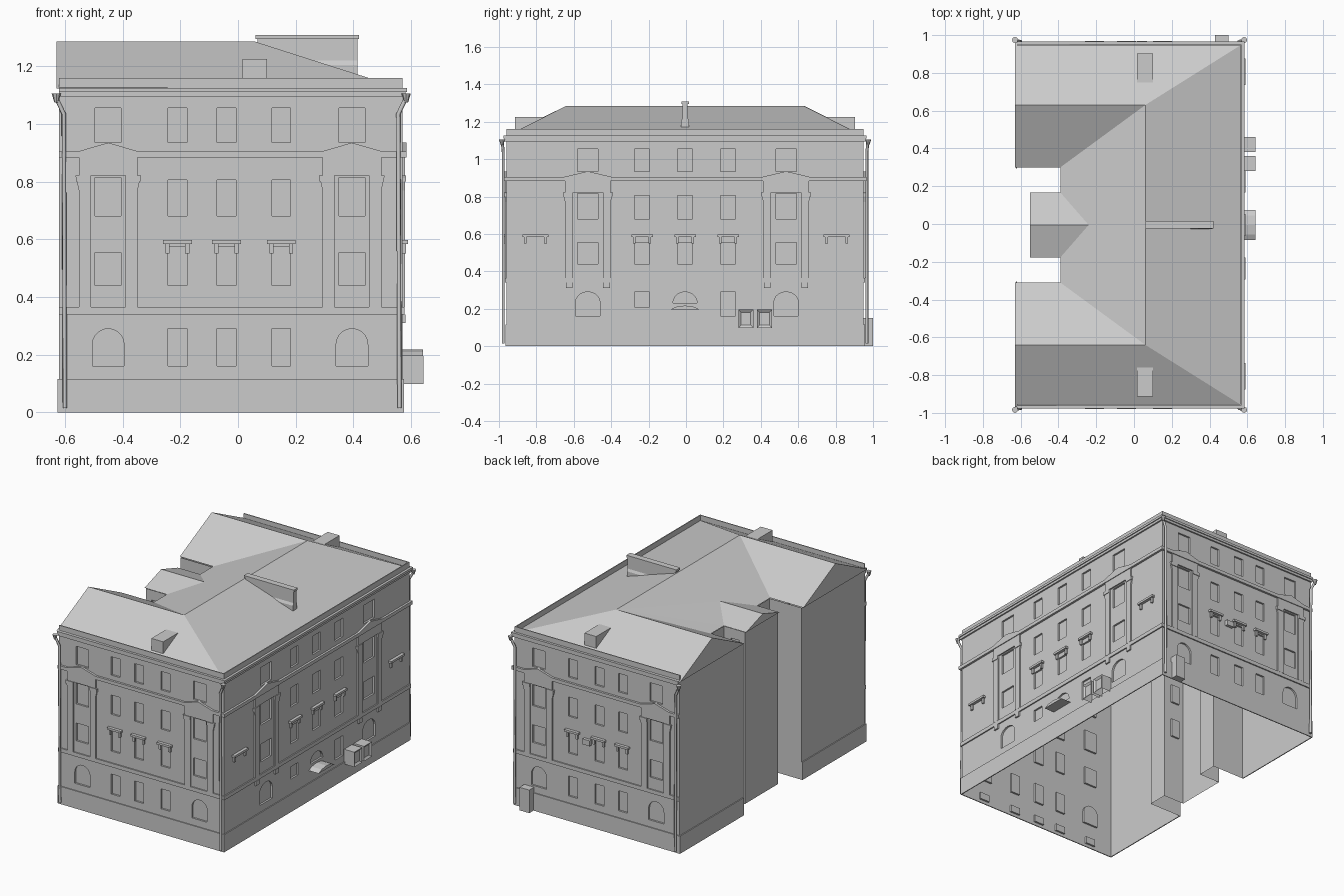
import bpy, bmesh, math
from mathutils import Vector

cube = bpy.data.objects.get("Cube")
if cube:
    bpy.data.objects.remove(cube, do_unlink=True)

CY = -0.005                       # symmetry line of the plan
EAST, WEST, HALF, EAVE, RIDGE = 0.57, -0.62, 0.955, 1.12, 1.285

stone = bpy.data.materials.new("plain grey")
stone.use_nodes = True
stone.diffuse_color = (0.6, 0.6, 0.6, 1)
stone.node_tree.nodes["Principled BSDF"].inputs["Base Color"].default_value = (0.6, 0.6, 0.6, 1)

# wall frames: origin, horizontal axis, outward direction
X, Y = Vector((1, 0, 0)), Vector((0, 1, 0))
FRAMES = {
    "south": (Vector((0, CY - HALF, 0)), X, -Y),
    "north": (Vector((0, CY + HALF, 0)), X, Y),
    "east": (Vector((EAST, CY, 0)), Y, X),
    "west": (Vector((WEST, CY, 0)), Y, -X),
    "court_north": (Vector((0, CY + 0.17, 0)), X, Y),
    "court_south": (Vector((0, CY - 0.17, 0)), X, -Y),
}


def make(name, bm, fix=True):
    if fix:
        bmesh.ops.recalc_face_normals(bm, faces=bm.faces)
    mesh = bpy.data.meshes.new(name)
    bm.to_mesh(mesh)
    bm.free()
    ob = bpy.data.objects.new(name, mesh)
    bpy.context.collection.objects.link(ob)
    mesh.materials.append(stone)
    return ob


def loft(bm, low, high):
    a = [bm.verts.new(p) for p in low]
    b = [bm.verts.new(p) for p in high]
    n = len(a)
    bm.faces.new(a[::-1])
    bm.faces.new(b)
    for i in range(n):
        bm.faces.new((a[i], a[(i + 1) % n], b[(i + 1) % n], b[i]))


def prism(bm, side, pts, d0, d1):
    o, u, n = FRAMES[side]
    rows = [[o + u * p + n * d + Vector((0, 0, z)) for p, z in pts] for d in (d0, d1)]
    loft(bm, *rows)


def rect(u, w, z0, z1):
    return [(u - w / 2, z0), (u + w / 2, z0), (u + w / 2, z1), (u - w / 2, z1)]


def arch(u, w, z0, spring, z1):
    arc = [(u + w / 2 * math.cos(t), spring + (z1 - spring) * math.sin(t))
           for t in [math.pi * i / 10 for i in range(11)]]
    return arc if z0 == spring else [(u - w / 2, z0), (u + w / 2, z0)] + arc


def box(bm, x0, x1, y0, y1, z0, z1):
    plan = [(x0, y0), (x1, y0), (x1, y1), (x0, y1)]
    loft(bm, [(x, y + CY, z0) for x, y in plan], [(x, y + CY, z1) for x, y in plan])


# facade layouts: outer bays, inner bays, window widths, extent
ENDS = dict(outer=(-0.45, 0.395), inner=(-0.21, -0.04, 0.15), ow=0.09, iw=0.065,
            arch_w=0.11, span=(WEST, EAST), pil=0.08)
STREET = dict(outer=(-0.52, 0.54), inner=(-0.23, 0, 0.23), ow=0.11, iw=0.08,
              arch_w=0.13, span=(-HALF, HALF), pil=0.1)
FACADES = {"south": ENDS, "north": ENDS, "east": STREET}

# walls with recessed windows, open underneath
plan = [(EAST, -HALF), (EAST, HALF), (WEST, HALF), (WEST, 0.3), (-0.39, 0.3), (-0.39, 0.17),
        (-0.54, 0.17)]
plan += [(x, -y) for x, y in plan[:1:-1]]
bm = bmesh.new()
loft(bm, [(x, y + CY, 0) for x, y in plan], [(x, y + CY, EAVE) for x, y in plan])
walls = make("walls", bm)

cut = bmesh.new()


def window(side, pts):
    prism(cut, side, pts, -0.012, 0.02)


for side, f in FACADES.items():
    for u in f["outer"]:
        window(side, rect(u, f["ow"], 0.935, 1.055))
        window(side, rect(u, f["ow"], 0.68, 0.815))
        window(side, rect(u, f["ow"], 0.44, 0.555))
        window(side, arch(u, f["arch_w"], 0.16, 0.235, 0.29))
    for u in f["inner"]:
        window(side, rect(u, f["iw"], 0.935, 1.055))
        window(side, rect(u, f["iw"], 0.68, 0.805))
        window(side, rect(u, f["iw"], 0.44, 0.555 if side == "east" else 0.575))
        if side != "east":
            window(side, rect(u, f["iw"], 0.16, 0.29))
    if side != "east":
        for u in f["outer"] + f["inner"]:
            window(side, rect(u, 0.07, 0.02, 0.065))
window("east", rect(-0.23, 0.08, 0.21, 0.29))
window("east", rect(0.23, 0.08, 0.16, 0.29))
window("east", arch(0, 0.13, 0.23, 0.23, 0.29))
for side in ("court_north", "court_south"):
    for z in (0.44, 0.68, 0.935):
        window(side, rect(-0.47, 0.06, z, z + 0.12))
cutter = make("window_cutter", cut)
cutter.hide_render = True
mod = walls.modifiers.new("windows", "BOOLEAN")
mod.operation, mod.solver, mod.object = "DIFFERENCE", "EXACT", cutter
bpy.context.view_layer.objects.active = walls
bpy.ops.object.modifier_apply(modifier=mod.name)
bpy.data.objects.remove(cutter, do_unlink=True)
bm = bmesh.new()
bm.from_mesh(walls.data)
ends = [f for f in bm.faces if all(v.co.z < 0.001 for v in f.verts)
        or all(v.co.z > EAVE - 0.001 for v in f.verts)]
bmesh.ops.delete(bm, geom=ends, context="FACES")
bm.to_mesh(walls.data)
bm.free()

# horizontal bands: plinth, lower course, cornice steps, parapet
def band(name, z0, z1, out, back=0.0):
    bm = bmesh.new()
    for side, f in FACADES.items():
        a, b = f["span"]
        lo, hi = (a - out, b + out) if side == "east" else (a, b)
        prism(bm, side, [(lo, z0), (hi, z0), (hi, z1), (lo, z1)], back, out)
    return make(name, bm)


band("lower_course", 0.34, 0.365, 0.008)
band("cornice_lower", 1.095, 1.11, 0.01)
band("cornice_upper", 1.11, 1.125, 0.016)
band("parapet", 1.125, 1.16, 0.0, -0.006)
band("plinth", 0, 0.115, 0.006)
bm = bmesh.new()
for s in (-1, 1):
    prism(bm, "west", rect(s * 0.63, 0.66, 0, 0.115), 0, 0.006)
make("wing_plinth", bm)

# upper course rising to a low gable over each outer bay
bm = bmesh.new()
for side, f in FACADES.items():
    a, b = f["span"]
    a, b = (a - 0.014, b + 0.014) if side == "east" else (a, b)
    top = []
    for u in f["outer"]:
        w = f["ow"] * 1.15
        top += [(u - w, 0.905), (u, 0.935), (u + w, 0.905)]
    prism(bm, side, [(b, 0.883), (a, 0.883), (a, 0.905)] + top + [(b, 0.905)], 0, 0.014)
make("upper_course", bm)

# pilasters, capitals and beams framing the outer bays
bm = bmesh.new()
for side, f in FACADES.items():
    for u in f["outer"]:
        for s in (-1, 1):
            c = u + s * f["pil"]
            shaft = [(c - s * 0.02, 0.365), (c + s * 0.022, 0.365), (c + s * 0.022, 0.77),
                     (c + s * 0.034, 0.822), (c - s * 0.02, 0.822)]
            prism(bm, side, shaft, 0, 0.009)
            prism(bm, side, rect(c + s * 0.006, 0.052, 0.8, 0.822), 0, 0.013)
            if side == "east":
                prism(bm, side, rect(c, 0.035, 0.31, 0.34), 0, 0.01)
        prism(bm, side, rect(u, 2 * f["pil"] + 0.044, 0.822, 0.883), 0, 0.009)
make("bay_surrounds", bm)

# window hoods on brackets
bm = bmesh.new()
for side, f in FACADES.items():
    extra = (-0.8, 0.81) if side == "east" else ()
    for u in f["inner"] + extra:
        w = 0.14 if u in extra else f["iw"] + 0.035
        prism(bm, side, rect(u, w, 0.583, 0.597), 0, 0.02)
        for s in (-1, 1):
            prism(bm, side, rect(u + s * (w / 2 - 0.016), 0.014, 0.55, 0.583), 0, 0.012)
make("window_hoods", bm)

# roof: half built, then mirrored across the symmetry line
P = {"se": (EAST, -HALF, 1.122), "sw": (-0.63, -0.965, 1.122), "si": (-0.63, -0.305, 1.122),
     "c": (-0.39, -0.305, 1.122), "m": (-0.39, -0.172, 1.122), "mo": (-0.55, -0.172, 1.122),
     "rw": (-0.63, -0.635, RIDGE), "r": (0.06, -0.635, RIDGE), "rc": (0.06, 0, RIDGE),
     "ec": (EAST, 0, 1.122), "mi": (-0.24, 0, 1.178), "mr": (-0.55, 0, 1.178),
     "me": (-0.55, 0, 1.122)}
bm = bmesh.new()
V = {k: bm.verts.new(p) for k, p in P.items()}
for face in ("se ec rc r", "sw se r rw", "rw r c si", "r m c", "r mi m", "r rc mi",
             "mo m mi mr", "sw rw si", "mo mr me"):
    bm.faces.new([V[k] for k in face.split()])
roof = make("roof", bm)
roof.location.y = CY
mod = roof.modifiers.new("mirror", "MIRROR")
mod.use_axis = (False, True, False)

# roof hatches
bm = bmesh.new()
for s in (-1, 1):
    y0, y1 = sorted((s * 0.908, s * 0.74))
    box(bm, 0.015, 0.1, y0, y1, 1.14, 1.225)
make("roof_hatches", bm)

# long chimney with cap
side_profile = [(-0.022, 1.14), (0.022, 1.14), (0.022, 1.205), (0.014, 1.22), (0.014, 1.295),
                (-0.014, 1.295), (-0.014, 1.22), (-0.022, 1.205)]
bm = bmesh.new()
loft(bm, *[[(x, y + CY, z) for y, z in side_profile] for x in (0.068, 0.415)])
box(bm, 0.06, 0.42, -0.02, 0.02, 1.295, 1.308)
make("chimney", bm)

# entrance canopy
bm = bmesh.new()
prism(bm, "east", [(-0.08, 0.195), (0.08, 0.195), (0.05, 0.21), (0, 0.217), (-0.05, 0.21)], 0, 0.072)
make("entrance_canopy", bm)

# twin porches with hollow fronts, open underneath
bm = bmesh.new()
for y in (0.285, 0.385):
    box(bm, EAST, 0.643, y, y + 0.08, 0.098, 0.195)
bmesh.ops.recalc_face_normals(bm, faces=bm.faces)
bm.normal_update()
fronts = [f for f in bm.faces if f.normal.x > 0.9]
under = [f for f in bm.faces if f.normal.z < -0.9]
bmesh.ops.inset_individual(bm, faces=fronts, thickness=0.02, depth=-0.01)
bmesh.ops.delete(bm, geom=under, context="FACES")
make("porches", bm, False)

# back cabinet and small balcony
bm = bmesh.new()
box(bm, 0.43, 0.5, HALF, 1.005, 0, 0.15)
make("back_cabinet", bm)
bm = bmesh.new()
box(bm, 0.015, 0.068, HALF, 0.975, 0.535, 0.57)
make("back_balcony", bm)

# downpipes and hopper heads at the four corners
curve = bpy.data.curves.new("downpipes", "CURVE")
curve.dimensions = "3D"
curve.bevel_depth, curve.bevel_resolution, curve.use_fill_caps = 0.008, 1, True
hop = bmesh.new()
for s in (-1, 1):
    for x_head, x_pipe in ((-0.63, -0.6), (0.583, 0.56)):
        path = [(x_head, 0.977, 1.09), (x_pipe - 0.004, 0.972, 1.035), (x_pipe, 0.972, 0.015)]
        sp = curve.splines.new("POLY")
        sp.points.add(len(path) - 1)
        for pt, (x, y, z) in zip(sp.points, path):
            pt.co = (x, s * y + CY, z, 1)
        ring = [(math.cos(t), math.sin(t)) for t in [math.tau * i / 8 for i in range(8)]]
        loft(hop, *[[(x_head + r * a, s * 0.979 + CY + r * b, z) for a, b in ring]
                    for r, z in ((0.007, 1.075), (0.016, 1.105))])
pipes = bpy.data.objects.new("downpipes", curve)
bpy.context.collection.objects.link(pipes)
curve.materials.append(stone)
make("hopper_heads", hop)
